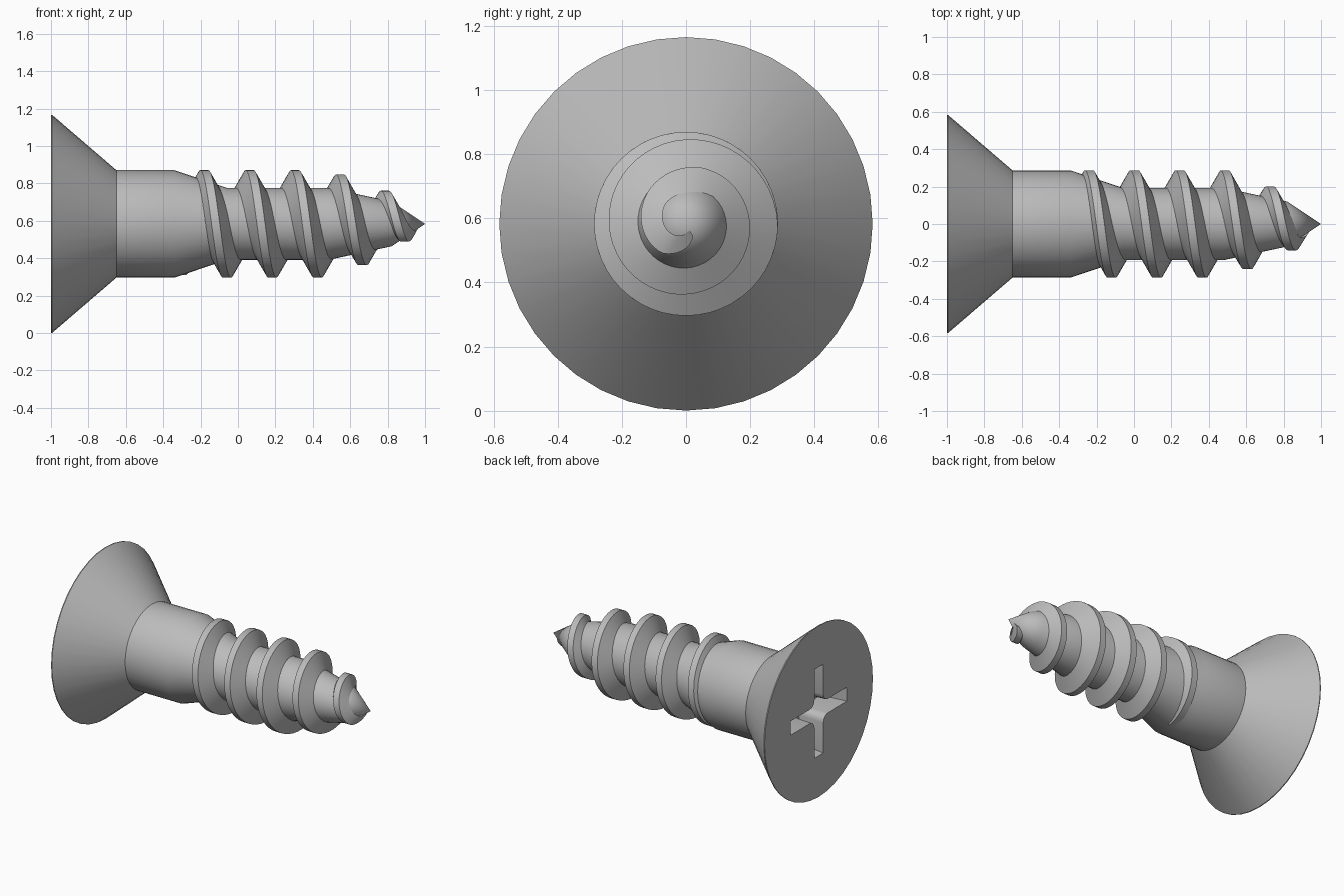
import bpy, bmesh, math

cube = bpy.data.objects.get("Cube")
if cube:
    bpy.data.objects.remove(cube, do_unlink=True)

AXIS_Z = 0.583
SEGMENTS = 40

steel = bpy.data.materials.new("grey steel")
steel.use_nodes = True
steel.diffuse_color = (0.5, 0.5, 0.5, 1)
steel.node_tree.nodes["Principled BSDF"].inputs["Base Color"].default_value = (0.5, 0.5, 0.5, 1)


def around(x, r, a):
    """Point at radius r round the screw axis; a = 0 is up, a quarter turn is front."""
    return (x, -r * math.sin(a), AXIS_Z + r * math.cos(a))


def skin(name, rings, closed_ring=True):
    """Join successive rings of points into a capped solid."""
    bm = bmesh.new()
    loops = [[bm.verts.new(p) for p in ring] for ring in rings]
    n = len(loops[0])
    for a, b in zip(loops, loops[1:]):
        for i in range(n):
            j = (i + 1) % n
            bm.faces.new((a[i], a[j], b[j], b[i]))
    bm.faces.new(loops[0])
    bm.faces.new(loops[-1])
    bmesh.ops.remove_doubles(bm, verts=bm.verts, dist=0.0001)
    bmesh.ops.recalc_face_normals(bm, faces=bm.faces)
    mesh = bpy.data.meshes.new(name)
    bm.to_mesh(mesh)
    bm.free()
    obj = bpy.data.objects.new(name, mesh)
    bpy.context.collection.objects.link(obj)
    mesh.materials.append(steel)
    return obj


def revolve(name, profile):
    turn = [2 * math.pi * i / SEGMENTS for i in range(SEGMENTS)]
    return skin(name, [[around(x, r, a) for a in turn] for x, r in profile])


def smooth(obj, degrees):
    bpy.ops.object.select_all(action='DESELECT')
    bpy.context.view_layer.objects.active = obj
    obj.select_set(True)
    bpy.ops.object.shade_smooth_by_angle(angle=math.radians(degrees))


def radius_at(table, x):
    """Straight-line lookup of radius along a profile."""
    for (x0, r0), (x1, r1) in zip(table, table[1:]):
        if x <= x1:
            return r0 + (r1 - r0) * max(0, x - x0) / (x1 - x0)
    return table[-1][1]


# Countersunk head
head = revolve("head", [(-1, 0.583), (-0.994, 0.583), (-0.65, 0.287)])

# Cross recess cutter: one filleted arm repeated four times
ARM, HALF, FILLET = 0.305, 0.048, 0.05
outline = []
for quarter in range(4):
    c, s = round(math.cos(quarter * math.pi / 2)), round(math.sin(quarter * math.pi / 2))
    arm = [(ARM, -HALF), (ARM, HALF)]
    for k in range(5):
        t = k * math.pi / 8
        arm.append((HALF + FILLET * (1 - math.sin(t)), HALF + FILLET * (1 - math.cos(t))))
    outline += [(u * c - v * s, u * s + v * c) for u, v in arm]
cutter = skin("recess_cutter", [[(x, u * k, AXIS_Z + v * k) for u, v in outline]
                                for x, k in ((-1.02, 1.0), (-0.82, 0.92))])
cutter.hide_render = True
cut = head.modifiers.new("cross recess", 'BOOLEAN')
cut.operation = 'DIFFERENCE'
cut.solver = 'EXACT'
cut.object = cutter
bpy.context.view_layer.objects.active = head
bpy.ops.object.modifier_apply(modifier=cut.name)
bpy.data.objects.remove(cutter, do_unlink=True)
smooth(head, 30)

# Shank, tapered core and pointed tip
core = [(-0.66, 0.287), (-0.34, 0.287), (-0.06, 0.193), (0.48, 0.193), (0.82, 0.12), (1, 0)]
smooth(revolve("shank", core), 25)

# Spiral thread: trapezoid section swept along the core
PITCH, STEPS = 0.2425, 48
crest = [(-0.31, 0.27), (-0.25, 0.287), (0.485, 0.287), (0.6, 0.244), (0.78, 0.182),
         (0.885, 0.118), (0.94, 0.03)]
rings = []
for i in range(-int(STEPS * 0.5), int(STEPS * 4.6) + 1):
    turn = i / STEPS
    x = -0.18 + PITCH * turn
    a = 2 * math.pi * turn
    top = radius_at(crest, x)
    root = max(0.005, min(radius_at(core, x), 0.193, top) - 0.03)
    tip_half = 0.022
    root_half = tip_half + 0.55 * (top - root)
    rings.append([around(x - root_half, root, a), around(x - tip_half, top, a),
                  around(x + tip_half, top, a), around(x + root_half, root, a)])
smooth(skin("thread", rings), 30)
